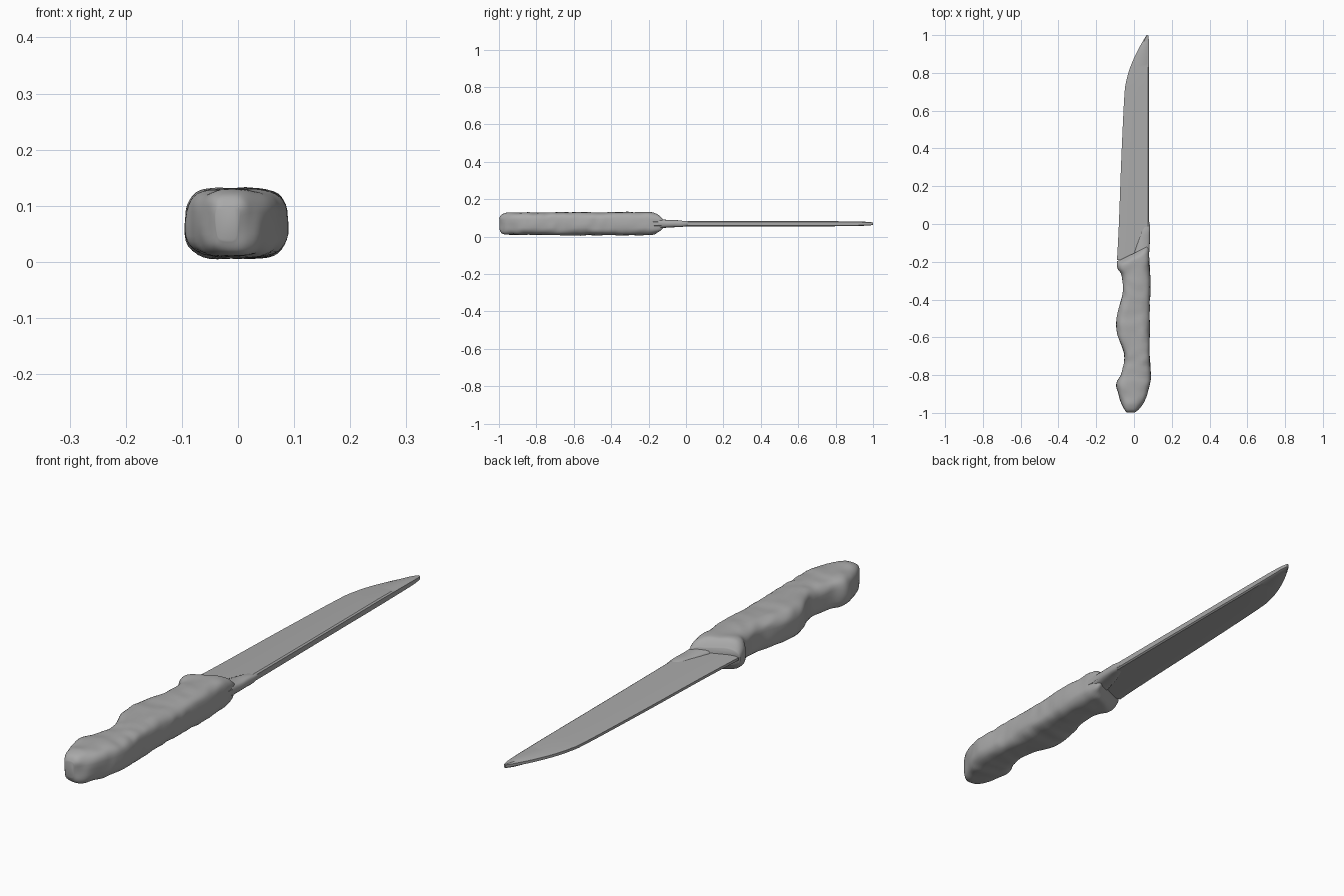
import bpy, bmesh, math
from mathutils import Vector, noise

cube = bpy.data.objects.get("Cube")
if cube:
    bpy.data.objects.remove(cube)

steel = bpy.data.materials.new("plain_grey")
steel.use_nodes = True
grey = (0.4, 0.4, 0.4, 1)
steel.diffuse_color = grey
steel.node_tree.nodes["Principled BSDF"].inputs["Base Color"].default_value = grey

MID = 0.069


def smooth_stations(rows, steps):
    """Catmull-Rom interpolation between profile rows."""
    out = []
    for i in range(len(rows) - 1):
        a, b, c, d = (Vector(rows[min(max(i + k, 0), len(rows) - 1)]) for k in (-1, 0, 1, 2))
        for s in range(steps):
            t = s / steps
            out.append(0.5 * (2 * b + (c - a) * t + (2 * a - 5 * b + 4 * c - d) * t * t
                              + (3 * b - a - 3 * c + d) * t ** 3))
    out.append(Vector(rows[-1]))
    return out


def loft(name, rings, angle):
    """Skin a list of closed rings and cap both ends."""
    bm = bmesh.new()
    loops = [[bm.verts.new(p) for p in ring] for ring in rings]
    for r0, r1 in zip(loops, loops[1:]):
        for i in range(len(r0)):
            j = (i + 1) % len(r0)
            bm.faces.new((r0[i], r0[j], r1[j], r1[i]))
    bm.faces.new(loops[0])
    bm.faces.new(loops[-1])
    bmesh.ops.recalc_face_normals(bm, faces=bm.faces)
    mesh = bpy.data.meshes.new(name)
    bm.to_mesh(mesh)
    bm.free()
    mesh.materials.append(steel)
    ob = bpy.data.objects.new(name, mesh)
    bpy.context.collection.objects.link(ob)
    bpy.ops.object.select_all(action='DESELECT')
    ob.select_set(True)
    bpy.context.view_layer.objects.active = ob
    bpy.ops.object.shade_smooth_by_angle(angle=math.radians(angle))
    return ob


def rounded_ring(y, left, right, half, power, slant=0.0, rough=0.0, n=36):
    """Rounded-rectangle section across the knife; slant leans it along y."""
    pts = []
    for k in range(n):
        a = math.tau * k / n
        c, s = math.cos(a), math.sin(a)
        x = (left + right) / 2 + (right - left) / 2 * math.copysign(abs(c) ** (2 / power), c)
        z = MID + half * math.copysign(abs(s) ** (2 / power), s)
        p = Vector((x, y + slant * x, z))
        pts.append(p + rough * noise.noise_vector(p * 22))
    return pts


# Handle: y, cutting side x, spine side x, half thickness
handle_rows = [
    (-0.998, -0.04, 0.0, 0.03), (-0.985, -0.05, 0.02, 0.05), (-0.955, -0.065, 0.045, 0.058),
    (-0.90, -0.083, 0.07, 0.06), (-0.85, -0.093, 0.085, 0.06), (-0.80, -0.072, 0.088, 0.06),
    (-0.73, -0.052, 0.085, 0.06), (-0.67, -0.057, 0.083, 0.061), (-0.58, -0.09, 0.083, 0.063),
    (-0.50, -0.093, 0.083, 0.062), (-0.43, -0.076, 0.084, 0.061), (-0.35, -0.06, 0.087, 0.062),
    (-0.26, -0.062, 0.084, 0.061), (-0.20, -0.085, 0.08, 0.061), (-0.175, -0.09, 0.077, 0.052),
    (-0.155, -0.088, 0.073, 0.03)]
rings = []
for y, left, right, half in smooth_stations(handle_rows, 5):
    lean = 0.5 * min(max((y + 0.4) / 0.2, 0), 1)
    rings.append(rounded_ring(y, left, right, half, 3.4, lean, 0.004))
loft("handle", rings, 50)

# Blade: y, cutting edge x, spine x, half thickness of the spine
blade_rows = [
    (-0.19, -0.09, 0.08, 0.015), (0.0, -0.08, 0.08, 0.015), (0.35, -0.067, 0.08, 0.014),
    (0.68, -0.051, 0.08, 0.014), (0.76, -0.04, 0.08, 0.014), (0.83, -0.02, 0.08, 0.013),
    (0.91, 0.015, 0.08, 0.012), (0.97, 0.048, 0.079, 0.01), (1.0, 0.067, 0.075, 0.007)]
rings = []
for y, edge, spine, half in smooth_stations(blade_rows, 4):
    thin = 0.005
    bevel = edge + 0.2 * (spine - edge)
    y0 = y + 0.5 * edge * max(0, -y / 0.19)
    top = [(edge, thin), (bevel, 0.01 if half > 0.01 else half), (spine - 0.006, half), (spine, half * 0.7)]
    rings.append([(x, y, MID + h) for x, h in top] + [(x, y, MID - h) for x, h in reversed(top)])
loft("blade", rings, 35)

# Collar thickening the spine where the blade leaves the handle
collar_rows = [(-0.15, 0.0, 0.082, 0.025), (-0.09, 0.02, 0.084, 0.02),
               (-0.03, 0.04, 0.085, 0.017), (0.01, 0.06, 0.082, 0.01)]
loft("spine_collar", [rounded_ring(y, l, r, h, 3, 0, 0.002, 16)
                      for y, l, r, h in smooth_stations(collar_rows, 4)], 50)
